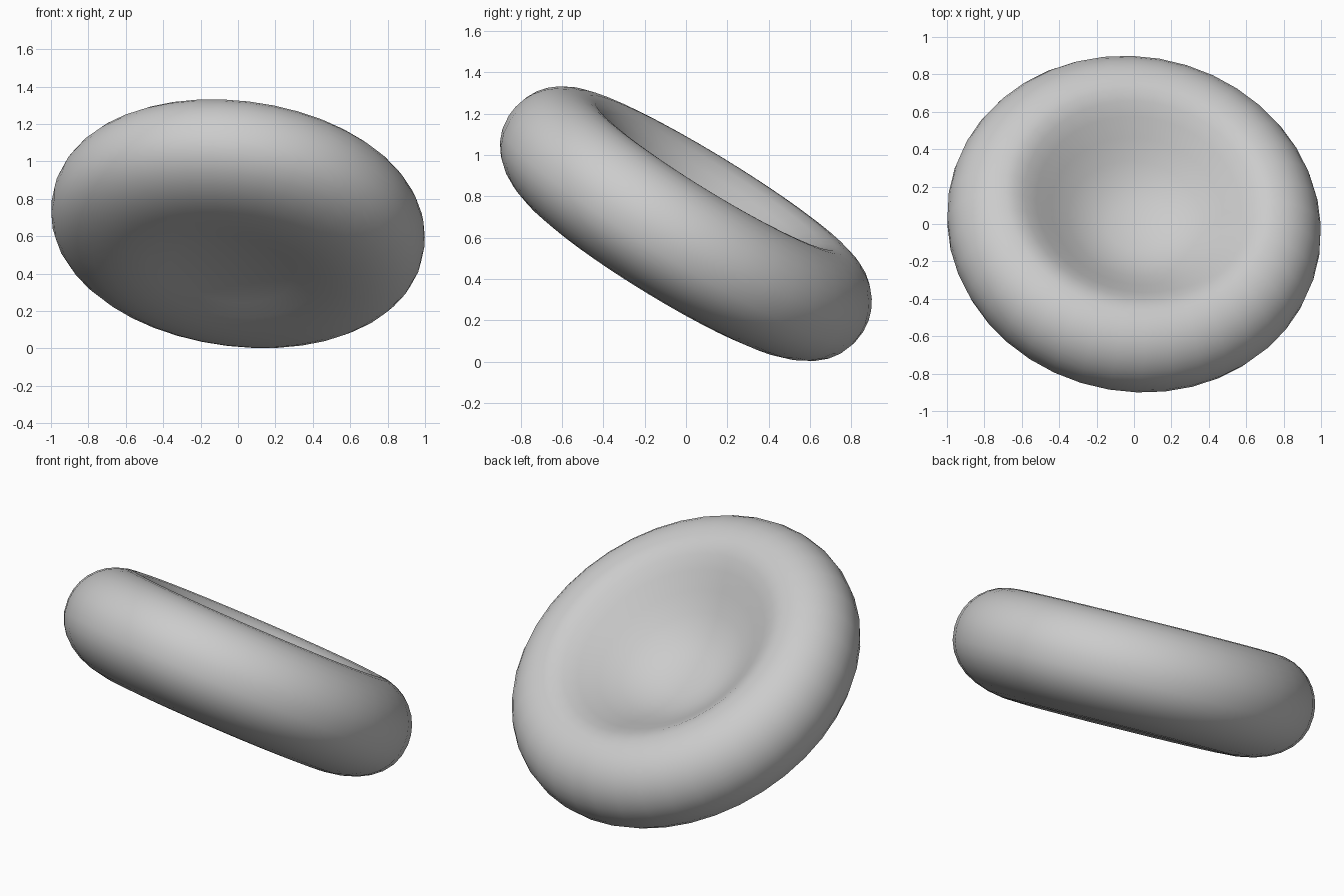
import bpy, bmesh, math
from mathutils import Vector, Matrix

if "Cube" in bpy.data.objects:
    bpy.data.objects.remove(bpy.data.objects["Cube"])

SEGMENTS = 40
AXIS = Vector((0.118, 0.518, 0.846)).normalized()
CENTRE = Vector((0, 0, 0.667))


def quarter(crest_r, height, power, steps=8):
    # Points of a squared ellipse from the crest out to the rim edge
    pts = []
    for i in range(steps + 1):
        a = math.pi / 2 * (1 - i / steps)
        pts.append((crest_r + (1.005 - crest_r) * max(math.cos(a), 0) ** (2 / power),
                    height * max(math.sin(a), 0) ** (2 / power)))
    return pts


# Cross-section: bowl-shaped upper dimple, round rim, fuller underside
upper = [(0, -0.05), (0.14, -0.037), (0.25, -0.005), (0.36, 0.055),
         (0.46, 0.13), (0.55, 0.2), (0.62, 0.25), (0.68, 0.275)]
rim_top = quarter(0.725, 0.28, 2)
rim_bottom = [(r, -h) for r, h in reversed(quarter(0.56, 0.315, 2.2))]
lower = [(0.45, -0.308), (0.33, -0.292), (0.2, -0.277), (0, -0.27)]
profile = upper + rim_top + rim_bottom[1:] + lower

# Revolve the section into a disc
bm = bmesh.new()
verts = [bm.verts.new((r, 0, h)) for r, h in profile]
edges = [bm.edges.new(pair) for pair in zip(verts, verts[1:])]
bmesh.ops.spin(bm, geom=verts + edges, cent=(0, 0, 0), axis=(0, 0, 1),
               angle=math.tau, steps=SEGMENTS, use_merge=True)
bmesh.ops.remove_doubles(bm, verts=bm.verts, dist=0.0005)
bmesh.ops.recalc_face_normals(bm, faces=bm.faces)

# Tilt the disc so it rests on the low side of its rim
tilt = Vector((0, 0, 1)).rotation_difference(AXIS).to_matrix().to_4x4()
bmesh.ops.transform(bm, matrix=Matrix.Translation(CENTRE) @ tilt, verts=bm.verts)
for face in bm.faces:
    face.smooth = True

mesh = bpy.data.meshes.new("dimpled_disc")
bm.to_mesh(mesh)
bm.free()
disc = bpy.data.objects.new("dimpled_disc", mesh)
bpy.context.collection.objects.link(disc)

grey = bpy.data.materials.new("light_grey")
grey.diffuse_color = (0.6, 0.6, 0.6, 1)
grey.use_nodes = True
grey.node_tree.nodes["Principled BSDF"].inputs["Base Color"].default_value = grey.diffuse_color
mesh.materials.append(grey)
